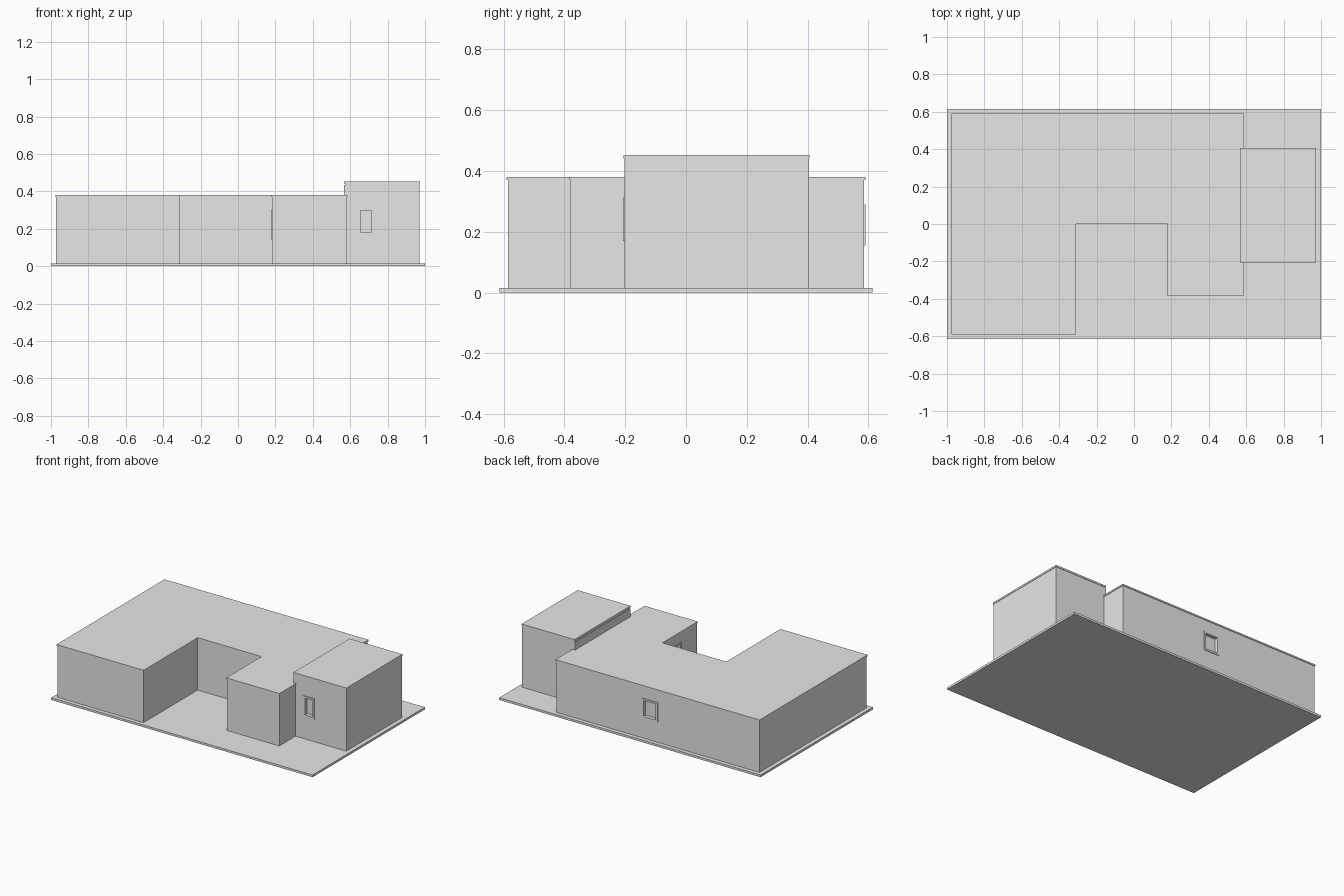
import bpy, bmesh
from mathutils import Vector

if "Cube" in bpy.data.objects:
    bpy.data.objects.remove(bpy.data.objects["Cube"])

plaster = bpy.data.materials.new("light grey")
plaster.diffuse_color = (0.8, 0.8, 0.8, 1)
plaster.use_nodes = True
plaster.node_tree.nodes["Principled BSDF"].inputs["Base Color"].default_value = plaster.diffuse_color


def prism(name, outline, z0, z1):
    """Upright solid from a counter-clockwise outline."""
    bm = bmesh.new()
    face = bm.faces.new([bm.verts.new((x, y, z0)) for x, y in outline])
    top = bmesh.ops.extrude_face_region(bm, geom=[face], use_keep_orig=True)["geom"]
    moved = [v for v in top if isinstance(v, bmesh.types.BMVert)]
    bmesh.ops.translate(bm, verts=moved, vec=(0, 0, z1 - z0))
    bmesh.ops.recalc_face_normals(bm, faces=bm.faces)
    mesh = bpy.data.meshes.new(name)
    bm.to_mesh(mesh)
    bm.free()
    ob = bpy.data.objects.new(name, mesh)
    mesh.materials.append(plaster)
    bpy.context.collection.objects.link(ob)
    return ob


def rect(x0, x1, y0, y1):
    return [(x0, y0), (x1, y0), (x1, y1), (x0, y1)]


def grow(outline, d):
    """Push every wall of a right-angled outline outward by d."""
    out = []
    for i, p in enumerate(outline):
        a, b, c = Vector(outline[i - 1]), Vector(p), Vector(outline[(i + 1) % len(outline)])
        e, f = (b - a).normalized(), (c - b).normalized()
        out.append((b.x + d * (e.y + f.y), b.y - d * (e.x + f.x)))
    return out


# Ground slab
prism("base_slab", rect(-1, 1, -0.614, 0.614), 0, 0.015)

# Main block with two front wings around a courtyard
plan = [(-0.972, -0.586), (-0.313, -0.586), (-0.313, 0.005), (0.183, 0.005),
        (0.183, -0.38), (0.582, -0.38), (0.582, 0.586), (-0.972, 0.586)]
main_walls = prism("main_walls", plan, 0.015, 0.37)
prism("main_roof", grow(plan, 0.004), 0.37, 0.38)

# Taller side block
side_plan = rect(0.571, 0.97, -0.202, 0.404)
side_walls = prism("side_walls", side_plan, 0.015, 0.441)
prism("side_roof", grow(side_plan, 0.003), 0.441, 0.453)
prism("side_ledge", rect(0.566, 0.573, -0.202, 0.404), 0.38, 0.435)


def window(name, walls, axis, wall, sign, a0, a1, z0, z1):
    """Recess cut in the wall with a thin raised frame around it."""
    def block(part, u0, u1, d0, d1, h0, h1):
        lo, hi = sorted((wall + sign * d0, wall + sign * d1))
        r = rect(u0, u1, lo, hi) if axis == "y" else rect(lo, hi, u0, u1)
        return prism(name + part, r, h0, h1)

    t = 0.013
    cutter = block("_cutter", a0 + t, a1 - t, -0.02, 0.02, z0 + t, z1 - t)
    cutter.hide_render = True
    cutter.hide_viewport = True
    mod = walls.modifiers.new(name, "BOOLEAN")
    mod.object, mod.operation, mod.solver = cutter, "DIFFERENCE", "EXACT"
    for part, u0, u1, h0, h1 in (("_left", a0, a0 + t, z0, z1),
                                 ("_right", a1 - t, a1, z0, z1),
                                 ("_sill", a0 + t, a1 - t, z0, z0 + t),
                                 ("_head", a0 + t, a1 - t, z1 - t, z1)):
        block(part, u0, u1, -0.002, 0.005, h0, h1)


# Windows: side block front, back wall, courtyard
window("front_window", side_walls, "y", -0.202, -1, 0.643, 0.728, 0.17, 0.312)
window("back_window", main_walls, "y", 0.586, 1, -0.195, -0.075, 0.155, 0.29)
window("courtyard_window", main_walls, "x", 0.183, -1, -0.205, -0.075, 0.14, 0.305)
